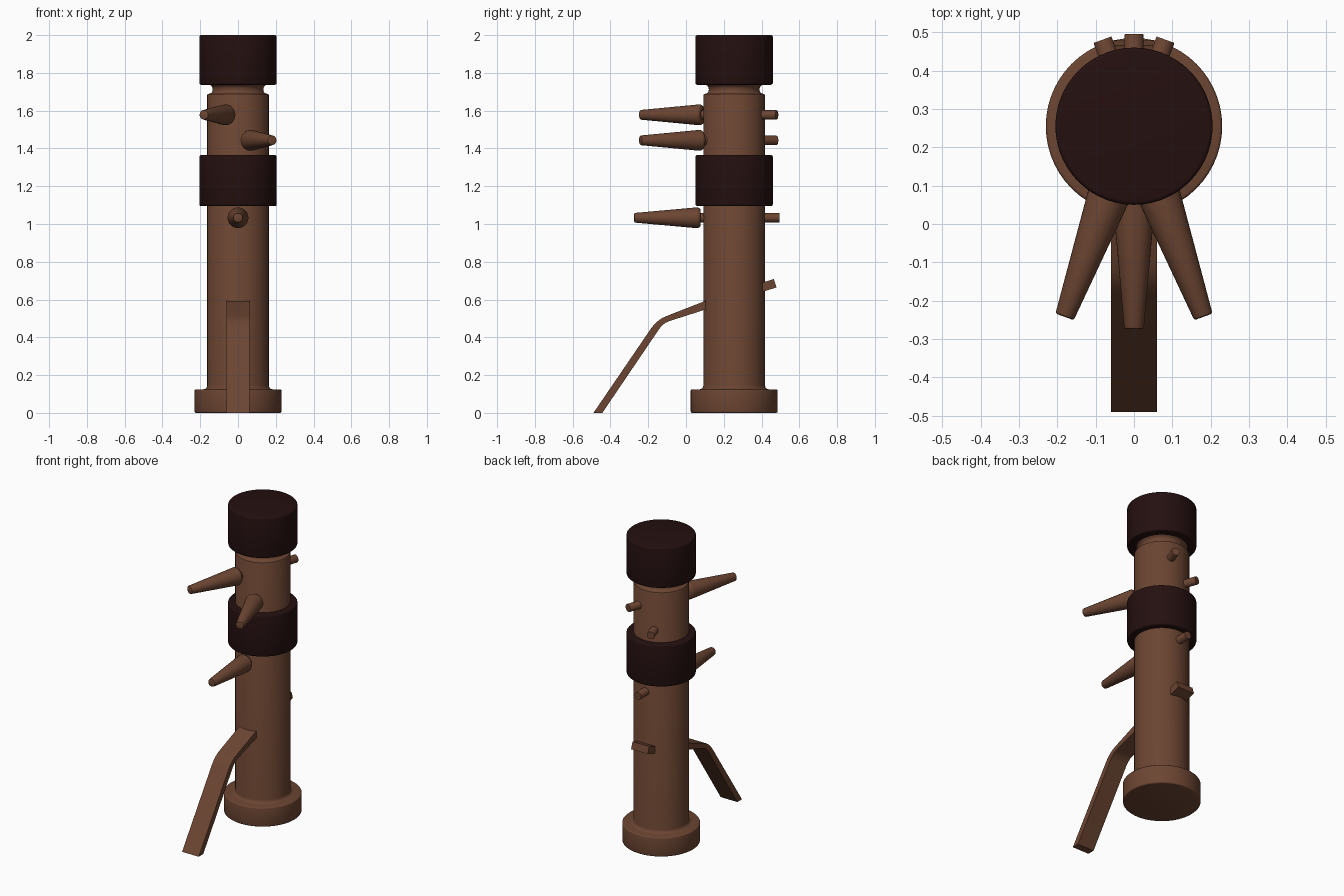
import bpy, bmesh, math
from mathutils import Matrix, Vector

if "Cube" in bpy.data.objects:
    bpy.data.objects.remove(bpy.data.objects["Cube"])

AXIS = Vector((0, 0.255, 0))


def material(name, rgb):
    m = bpy.data.materials.new(name)
    m.diffuse_color = (*rgb, 1)
    m.use_nodes = True
    m.node_tree.nodes["Principled BSDF"].inputs["Base Color"].default_value = m.diffuse_color
    return m


wood = material("brown wood", (0.15, 0.06, 0.032))
pad = material("dark leather", (0.018, 0.005, 0.005))


def finish(name, bm, mat):
    bmesh.ops.recalc_face_normals(bm, faces=bm.faces)
    me = bpy.data.meshes.new(name)
    bm.to_mesh(me)
    bm.free()
    me.materials.append(mat)
    ob = bpy.data.objects.new(name, me)
    bpy.context.collection.objects.link(ob)
    bpy.ops.object.select_all(action='DESELECT')
    ob.select_set(True)
    bpy.context.view_layer.objects.active = ob
    bpy.ops.object.shade_smooth_by_angle(angle=math.radians(35))
    return ob


def lathe(name, profile, mat, matrix, steps=56):
    """Solid of revolution about z from (radius, z) points, capped at both ends."""
    bm = bmesh.new()
    rings = [[bm.verts.new((r * math.cos(a), r * math.sin(a), z))
              for a in (2 * math.pi * i / steps for i in range(steps))]
             for r, z in profile]
    for lo, hi in zip(rings, rings[1:]):
        for i in range(steps):
            j = (i + 1) % steps
            bm.faces.new((lo[i], lo[j], hi[j], hi[i]))
    bm.faces.new(rings[0])
    bm.faces.new(rings[-1])
    bm.transform(matrix)
    return finish(name, bm, mat)


def rounded(r, z0, z1, b):
    """Cylinder profile with small rounded rims."""
    arc = [(1 - math.cos(t), 1 - math.sin(t)) for t in (0, math.pi / 6, math.pi / 3, math.pi / 2)]
    low = [(r - b * u, z0 + b * v) for u, v in reversed(arc)]
    return low + [(r - b * u, z1 - b * v) for u, v in arc]


upright = Matrix.Translation(AXIS)

# Post with foot ring, fillet and narrowed neck
lathe("post", rounded(0.23, 0, 0.125, 0.008) + [
    (0.182, 0.125), (0.172, 0.128), (0.166, 0.134), (0.163, 0.145),
    (0.163, 1.682), (0.160, 1.688), (0.150, 1.690), (0.141, 1.694), (0.136, 1.701),
    (0.134, 1.712), (0.136, 1.723), (0.141, 1.731), (0.150, 1.737), (0.150, 1.76)],
    wood, upright)

# Padded head and middle band
lathe("head_pad", rounded(0.205, 1.737, 2.0, 0.01), pad, upright)
lathe("middle_pad", rounded(0.205, 1.095, 1.365, 0.01), pad, upright)

# Tapered arms, each with a thin peg running through the post
arm = [(0.024, -0.24), (0.025, -0.237), (0.025, 0.178), (0.043, 0.178),
       (0.050, 0.182), (0.055, 0.192), (0.055, 0.198), (0.026, 0.522),
       (0.024, 0.527), (0.020, 0.529)]
for name, z, turn in (("upper_left_arm", 1.578, -20),
                      ("upper_right_arm", 1.443, 20),
                      ("middle_arm", 1.033, 0)):
    place = (Matrix.Translation(AXIS + Vector((0, 0, z)))
             @ Matrix.Rotation(math.radians(turn), 4, 'Z')
             @ Matrix.Rotation(math.radians(90), 4, 'X'))
    lathe(name, arm, wood, place, 32)

# Bent flat leg, side outline (y, z) extruded across x
outline = [(-0.49, 0), (-0.185, 0.447), (-0.168, 0.468), (-0.148, 0.487), (-0.125, 0.503),
           (-0.095, 0.516), (0.09, 0.588), (0.465, 0.709), (0.479, 0.664), (0.09, 0.543),
           (-0.085, 0.487), (-0.108, 0.477), (-0.126, 0.463), (-0.142, 0.444), (-0.443, 0)]
bm = bmesh.new()
face = bm.faces.new([bm.verts.new((-0.06, y, z)) for y, z in outline])
ext = bmesh.ops.extrude_face_region(bm, geom=[face])
bmesh.ops.translate(bm, vec=(0.12, 0, 0),
                    verts=[v for v in ext["geom"] if isinstance(v, bmesh.types.BMVert)])
finish("leg", bm, wood)
